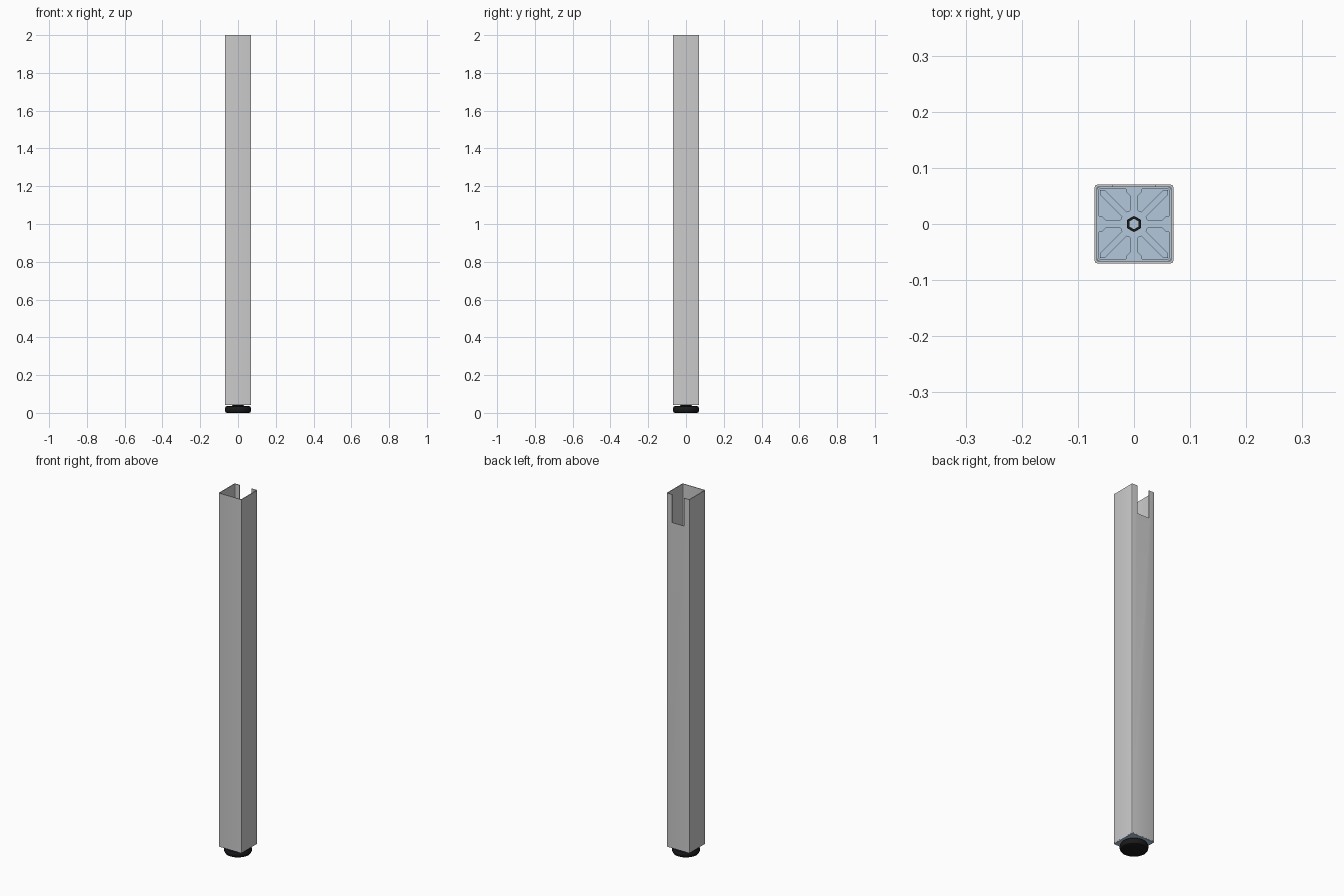
import bpy, bmesh, math

if "Cube" in bpy.data.objects:
    bpy.data.objects.remove(bpy.data.objects["Cube"])

def material(name, rgb):
    m = bpy.data.materials.new(name)
    m.diffuse_color = (*rgb, 1)
    m.use_nodes = True
    m.node_tree.nodes["Principled BSDF"].inputs["Base Color"].default_value = m.diffuse_color
    return m

BLACK = material("black_rubber", (0.01, 0.01, 0.01))
BLUE = material("blue_plastic", (0.45, 0.58, 0.72))

def rounded_square(half, r, seg=4):
    pts = []
    for k, (sx, sy) in enumerate([(1, 1), (-1, 1), (-1, -1), (1, -1)]):
        for i in range(seg + 1):
            a = math.pi / 2 * (k + i / seg)
            pts.append((sx * (half - r) + r * math.cos(a), sy * (half - r) + r * math.sin(a)))
    return pts

def ngon(n, r, start=0.0):
    return [(r * math.cos(start + 2 * math.pi * i / n), r * math.sin(start + 2 * math.pi * i / n)) for i in range(n)]

def add_prism(bm, pts, z0, z1, turn=0.0):
    c, s = math.cos(turn), math.sin(turn)
    pts = [(x * c - y * s, x * s + y * c) for x, y in pts]
    lo = [bm.verts.new((x, y, z0)) for x, y in pts]
    hi = [bm.verts.new((x, y, z1)) for x, y in pts]
    bm.faces.new(lo[::-1])
    bm.faces.new(hi)
    for i in range(len(pts)):
        j = (i + 1) % len(pts)
        bm.faces.new((lo[i], lo[j], hi[j], hi[i]))

def add_ring(bm, outer, inner, z0, z1):
    n = len(outer)
    loops = [[bm.verts.new((x, y, z)) for x, y in p]
             for p, z in ((outer, z0), (outer, z1), (inner, z1), (inner, z0))]
    for k in range(4):
        a, b = loops[k], loops[(k + 1) % 4]
        for i in range(n):
            j = (i + 1) % n
            bm.faces.new((a[i], a[j], b[j], b[i]))

def finish(bm, name, mat=None, smooth=True):
    bmesh.ops.recalc_face_normals(bm, faces=bm.faces)
    me = bpy.data.meshes.new(name)
    bm.to_mesh(me)
    bm.free()
    ob = bpy.data.objects.new(name, me)
    bpy.context.collection.objects.link(ob)
    if mat:
        me.materials.append(mat)
    if smooth:
        bpy.ops.object.select_all(action='DESELECT')
        ob.select_set(True)
        bpy.context.view_layer.objects.active = ob
        bpy.ops.object.shade_smooth_by_angle(angle=math.radians(30))
    return ob

# Hollow square post with rounded corners
bm = bmesh.new()
add_ring(bm, rounded_square(0.07, 0.004), rounded_square(0.066, 0.002), 0.045, 2.0)
post = finish(bm, "square_tube_post", smooth=False)

# Open slot at the top of the back wall
bm = bmesh.new()
add_prism(bm, [(-0.037, 0.05), (0.037, 0.05), (0.037, 0.09), (-0.037, 0.09)], 1.845, 2.05)
cutter = finish(bm, "slot_cutter", smooth=False)
cutter.hide_render = True
mod = post.modifiers.new("slot", 'BOOLEAN')
mod.object, mod.operation, mod.solver = cutter, 'DIFFERENCE', 'EXACT'
bpy.context.view_layer.objects.active = post
bpy.ops.object.modifier_apply(modifier="slot")
bpy.data.objects.remove(cutter)
post.select_set(True)
bpy.ops.object.shade_smooth_by_angle(angle=math.radians(30))

# End plug: flange, wall, centre boss and eight ribs
bm = bmesh.new()
add_prism(bm, rounded_square(0.0695, 0.004), 0.041, 0.047)
add_ring(bm, rounded_square(0.0655, 0.003), rounded_square(0.0625, 0.002), 0.046, 0.085)
add_ring(bm, ngon(24, 0.025), ngon(24, 0.011), 0.046, 0.085)
straight = [(0.022, -0.007), (0.05, -0.007), (0.057, -0.014), (0.063, -0.014),
            (0.063, 0.014), (0.057, 0.014), (0.05, 0.007), (0.022, 0.007)]
diagonal = [(0.022, -0.006), (0.08, -0.006), (0.086, 0), (0.08, 0.006), (0.022, 0.006)]
for k in range(4):
    add_prism(bm, straight, 0.046, 0.085, k * math.pi / 2)
    add_prism(bm, diagonal, 0.046, 0.085, (k + 0.5) * math.pi / 2)
finish(bm, "end_plug", BLUE)

# Hex nut around the levelling stud
bm = bmesh.new()
add_ring(bm, ngon(6, 0.0145, math.pi / 6), ngon(6, 0.0095, math.pi / 6), 0.046, 0.088)
finish(bm, "hex_nut", BLACK, smooth=False)

# Levelling foot: turned profile
profile = [(0, 0), (0.058, 0), (0.065, 0.003), (0.069, 0.01), (0.07, 0.018), (0.069, 0.026),
           (0.065, 0.033), (0.058, 0.036), (0.03, 0.038), (0.03, 0.042), (0, 0.042)]
bm = bmesh.new()
vs = [bm.verts.new((r, 0, z)) for r, z in profile]
es = [bm.edges.new((a, b)) for a, b in zip(vs, vs[1:])]
bmesh.ops.spin(bm, geom=vs + es, cent=(0, 0, 0), axis=(0, 0, 1), angle=2 * math.pi, steps=48)
bmesh.ops.remove_doubles(bm, verts=bm.verts, dist=1e-5)
finish(bm, "levelling_foot", BLACK)
